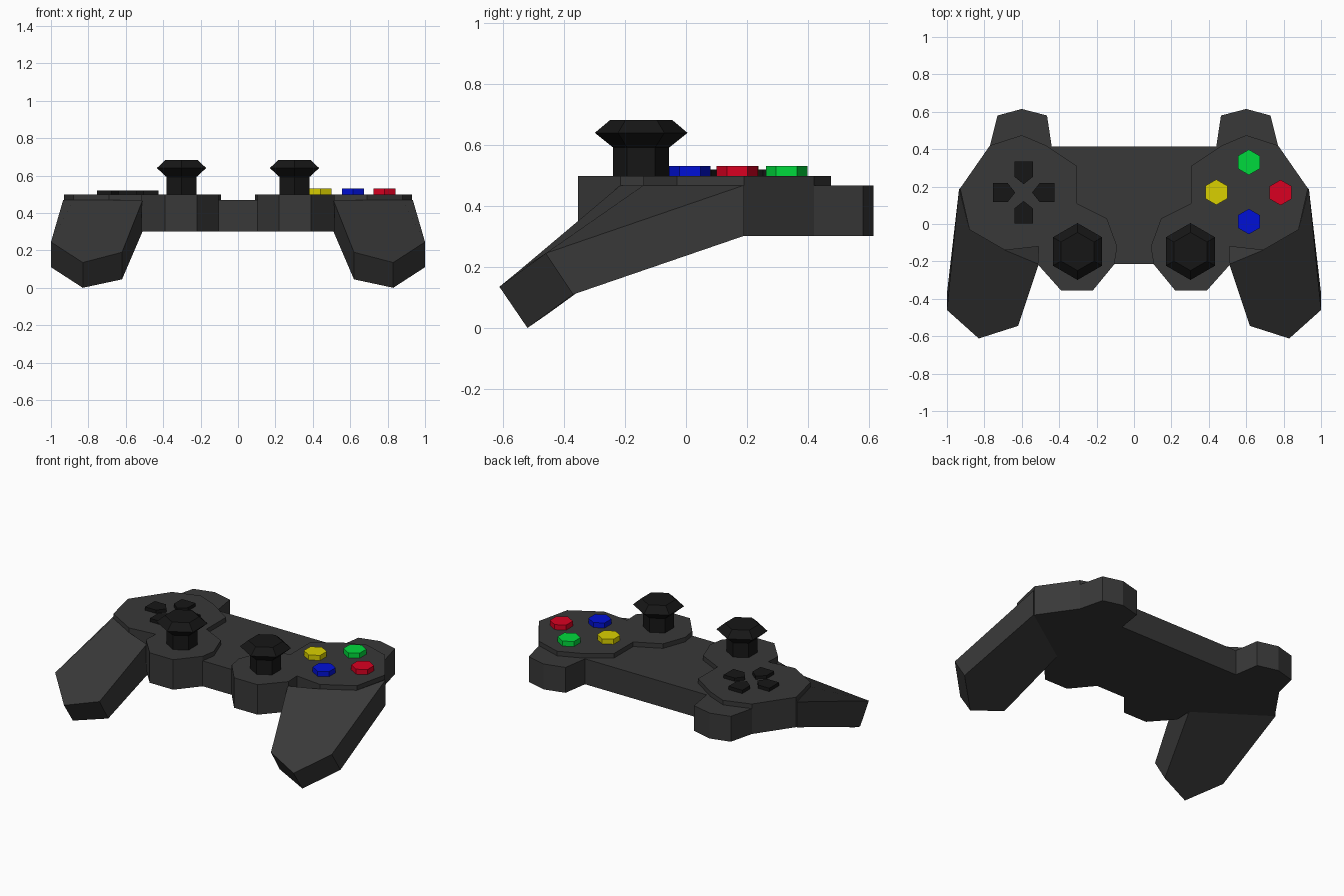
import bpy, bmesh, math

if "Cube" in bpy.data.objects:
    bpy.data.objects.remove(bpy.data.objects["Cube"])


def material(name, rgb):
    m = bpy.data.materials.new(name)
    m.diffuse_color = (*rgb, 1)
    m.use_nodes = True
    m.node_tree.nodes["Principled BSDF"].inputs["Base Color"].default_value = m.diffuse_color
    return m


SHELL = material("shell_grey", (0.04, 0.04, 0.04))
BLACK = material("rubber_black", (0.008, 0.008, 0.008))


def finish(name, bm, mat):
    bmesh.ops.recalc_face_normals(bm, faces=bm.faces)
    me = bpy.data.meshes.new(name)
    bm.to_mesh(me)
    bm.free()
    me.materials.append(mat)
    ob = bpy.data.objects.new(name, me)
    bpy.context.collection.objects.link(ob)
    return ob


def loft(name, rings, mat):
    """Skin equal-length rings of 3D points and cap both ends."""
    bm = bmesh.new()
    vs = [[bm.verts.new(p) for p in r] for r in rings]
    n = len(vs[0])
    for a, b in zip(vs, vs[1:]):
        for i in range(n):
            j = (i + 1) % n
            bm.faces.new((a[i], a[j], b[j], b[i]))
    bm.faces.new(vs[0])
    bm.faces.new(vs[-1])
    return finish(name, bm, mat)


def prism(name, outline, z0, z1, mat):
    return loft(name, [[(x, y, z) for x, y in outline] for z in (z0, z1)], mat)


def hex_stack(name, x, y, profile, mat):
    """Hexagonal turned part from (radius, z) pairs."""
    angles = [math.radians(90 + 60 * i) for i in range(6)]
    return loft(name, [[(x + r * math.cos(a), y + r * math.sin(a), z) for a in angles]
                       for r, z in profile], mat)


# Shared outlines of the right half
outer = [(.77, .42), (.93, .19), (.88, -.03), (.69, -.14), (.51, -.12),
         (.515, -.215), (.39, -.355), (.22, -.355), (.105, -.215)]
shoulder = [(.44, .415), (.465, .58), (.60, .615), (.73, .58)]
inner = [(.09, -.12), (.145, .03), (.305, .11), (.305, .31), (.47, .42), (.60, .475)]

# Lower body slab with shoulder bumps and stick pods
half = shoulder + outer
prism("body", half + [(-x, y) for x, y in reversed(half)], .302, .468, SHELL)

# Grip outlines: top and bottom share the slanted end
grip_top = [(.935, .19, .468), (1.0, -.46, .245), (.83, -.612, .135), (.62, -.545, .19),
            (.51, -.215, .468), (.69, -.14, .468), (.88, -.03, .468)]
grip_low = [(.935, .19, .302), (1.0, -.37, .11), (.83, -.52, 0), (.62, -.455, .045),
            (.51, -.10, .302)]

for side, s in (("right", 1), ("left", -1)):
    # Raised top plate
    prism(side + "_top_plate", [(s * x, y) for x, y in outer + inner], .468, .498, SHELL)
    # Handle
    bm = bmesh.new()
    top, low = ([bm.verts.new((s * x, y, z)) for x, y, z in ring]
                for ring in (grip_top, grip_low))
    bm.faces.new(top)
    bm.faces.new(low)
    for i in range(4):
        bm.faces.new((top[i], top[i + 1], low[i + 1], low[i]))
    bm.faces.new((top[4], top[5], top[6], top[0], low[0], low[4]))
    finish(side + "_grip", bm, SHELL)
    # Thumbstick: post and flared cap
    hex_stack(side + "_stick", s * .302, -.147,
              [(.092, .49), (.092, .592), (.152, .64), (.102, .682)], BLACK)

# Direction pad: four pentagons pointing at the centre
for i, name in enumerate(("right", "up", "left", "down")):
    c, s = round(math.cos(i * math.pi / 2)), round(math.sin(i * math.pi / 2))
    key = [(.045, 0), (.085, .05), (.165, .05), (.165, -.05), (.085, -.05)]
    prism("pad_" + name, [(-.59 + c * u - s * v, .168 + s * u + c * v) for u, v in key],
          .49, .52, BLACK)

# Coloured action buttons
for name, x, y, rgb in (("yellow", .44, .17, (.7, .63, .0)),
                        ("blue", .614, .013, (.0, .005, .68)),
                        ("green", .614, .33, (.0, .7, .045)),
                        ("red", .784, .168, (.7, .0, .015))):
    hex_stack(name + "_button", x, y, [(.068, .49), (.068, .531)], material(name, rgb))
